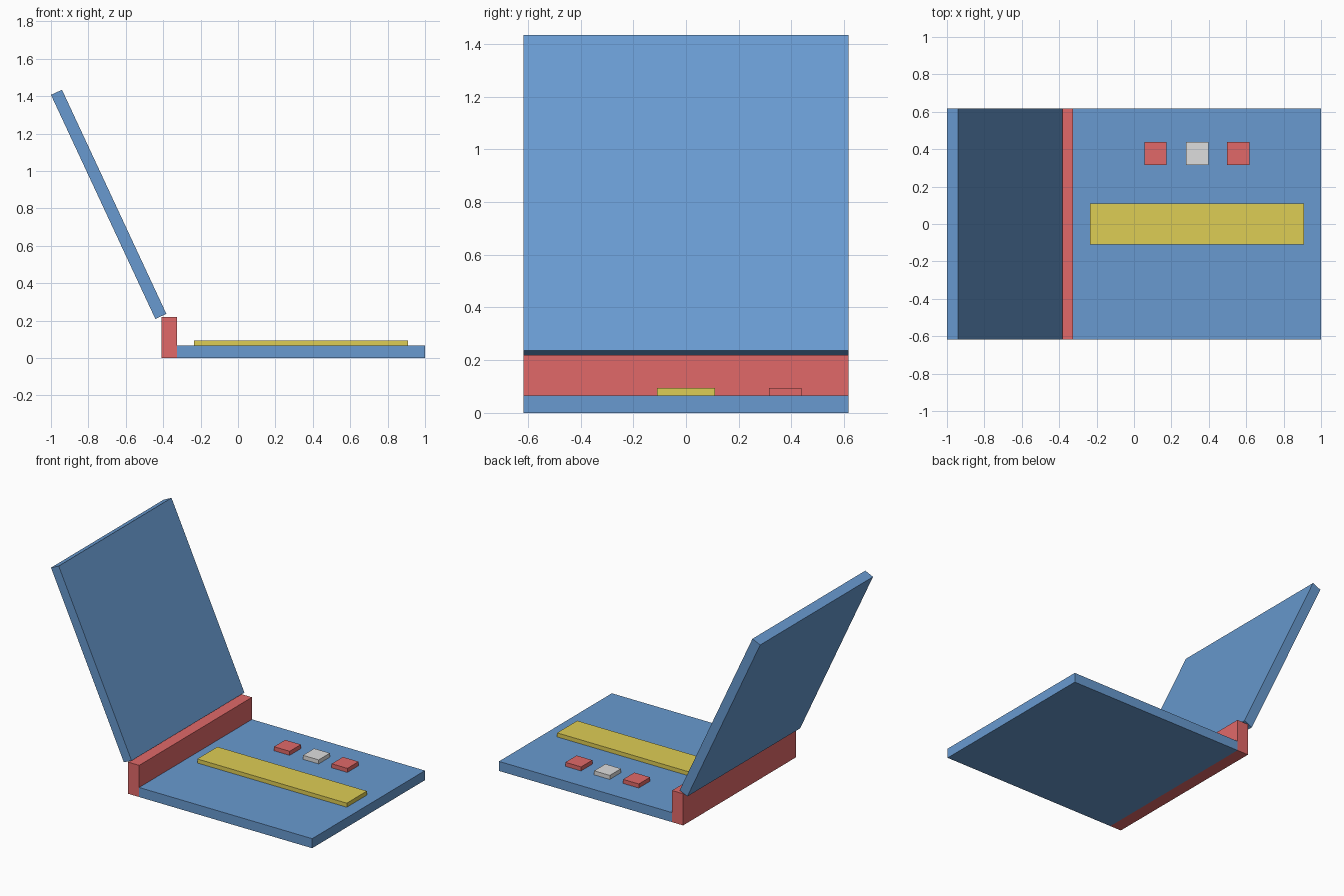
import bpy
import bmesh

if "Cube" in bpy.data.objects:
    bpy.data.objects.remove(bpy.data.objects["Cube"])


def material(name, rgb):
    """Flat colour from 0-255 sRGB values, stored as linear."""
    lin = [((c / 255 + 0.055) / 1.055) ** 2.4 for c in rgb]
    m = bpy.data.materials.new(name)
    m.diffuse_color = (*lin, 1)
    m.use_nodes = True
    m.node_tree.nodes["Principled BSDF"].inputs["Base Color"].default_value = m.diffuse_color
    return m


blue = material("blue", (104, 154, 208))
red = material("red", (225, 105, 105))
yellow = material("yellow", (222, 205, 85))
grey = material("light_grey", (222, 222, 222))


def prism(name, profile, y0, y1, mat):
    """Extrude an x-z outline from y0 to y1."""
    bm = bmesh.new()
    face = bm.faces.new([bm.verts.new((x, y0, z)) for x, z in profile])
    out = bmesh.ops.extrude_face_region(bm, geom=[face])["geom"]
    moved = [v for v in out if isinstance(v, bmesh.types.BMVert)]
    bmesh.ops.translate(bm, verts=moved, vec=(0, y1 - y0, 0))
    bmesh.ops.recalc_face_normals(bm, faces=bm.faces)
    mesh = bpy.data.meshes.new(name)
    bm.to_mesh(mesh)
    bm.free()
    mesh.materials.append(mat)
    obj = bpy.data.objects.new(name, mesh)
    bpy.context.collection.objects.link(obj)
    return obj


def box(name, x0, x1, y0, y1, z0, z1, mat):
    return prism(name, [(x0, z0), (x1, z0), (x1, z1), (x0, z1)], y0, y1, mat)


W = 0.617      # half width
DECK = 0.066   # top of the base
KEY = 0.094    # top of the raised keys

# Base slab and upright hinge block
box("base", -0.325, 1.0, -W, W, 0, DECK, blue)
box("hinge", -0.41, -0.325, -W, W, 0, 0.219, red)

# Tilted lid
prism("lid", [(-0.442, 0.209), (-0.383, 0.236), (-0.941, 1.434), (-1.0, 1.407)],
      -W, W, blue)

# Long bar and three square buttons on the deck
box("long_bar", -0.235, 0.91, -0.11, 0.11, DECK, KEY, yellow)
for i, (x, mat) in enumerate([(0.115, red), (0.337, grey), (0.557, red)]):
    box(f"button_{i + 1}", x - 0.06, x + 0.06, 0.315, 0.438, DECK, KEY, mat)
